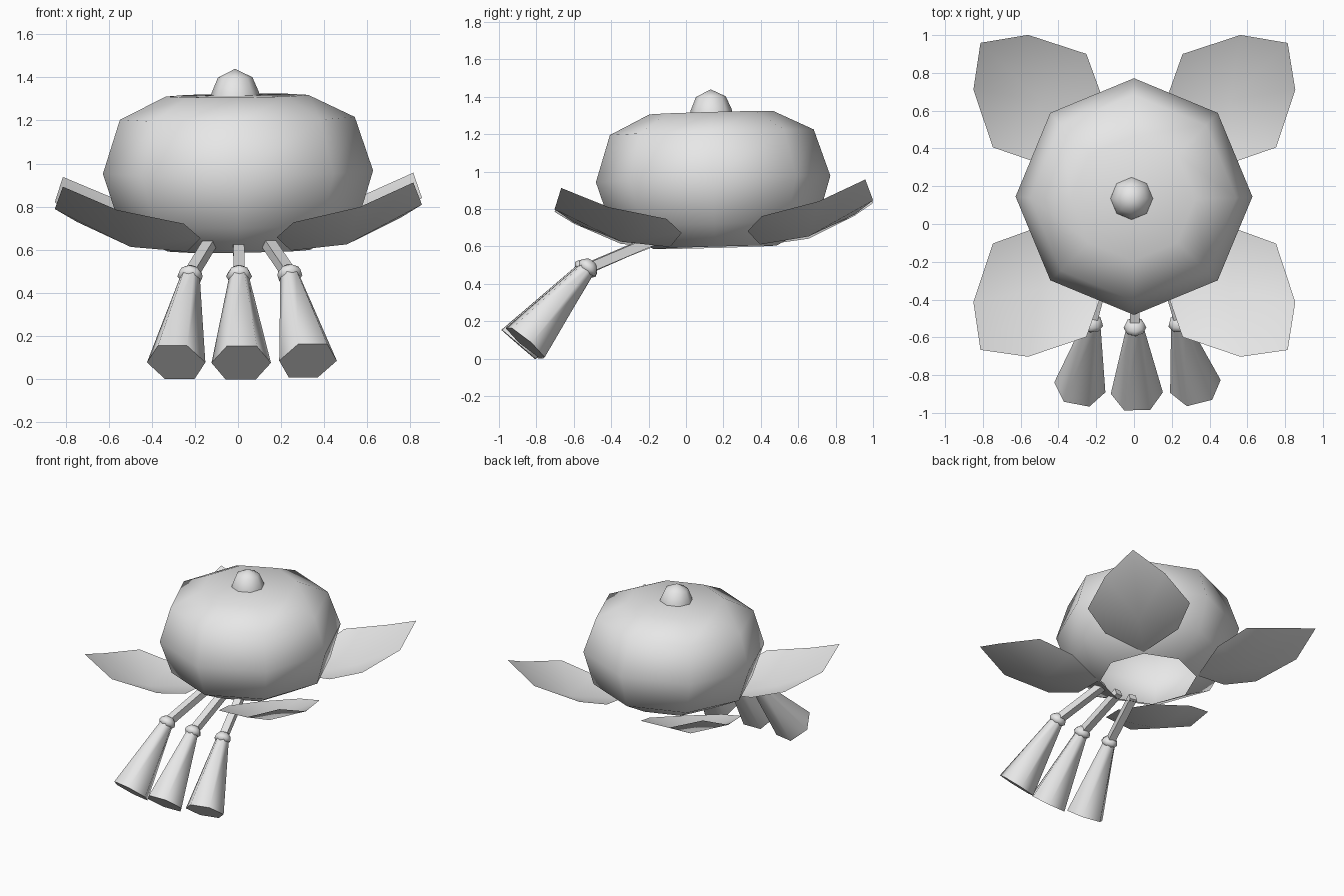
import bpy, bmesh, math
from mathutils import Vector, Matrix

cube = bpy.data.objects.get("Cube")
if cube:
    bpy.data.objects.remove(cube)

grey = bpy.data.materials.new("plain_grey")
grey.use_nodes = True
grey.diffuse_color = (0.8, 0.8, 0.8, 1)
grey.node_tree.nodes["Principled BSDF"].inputs["Base Color"].default_value = (0.8, 0.8, 0.8, 1)

# Shared axis of the body, leaning slightly
CENTRE = Vector((0, 0.145, 0))
PIVOT = Vector((0, 0.145, 0.96))
LEAN = (Matrix.Translation(PIVOT) @ Matrix.Rotation(0.028, 4, 'X')
        @ Matrix.Rotation(-0.012, 4, 'Y') @ Matrix.Translation(-PIVOT)
        @ Matrix.Translation(CENTRE))


def finish(bm, name, matrix=None, angle=80):
    bmesh.ops.recalc_face_normals(bm, faces=bm.faces)
    if matrix:
        bm.transform(matrix)
    mesh = bpy.data.meshes.new(name)
    bm.to_mesh(mesh)
    bm.free()
    mesh.materials.append(grey)
    obj = bpy.data.objects.new(name, mesh)
    bpy.context.collection.objects.link(obj)
    bpy.ops.object.select_all(action='DESELECT')
    obj.select_set(True)
    bpy.context.view_layer.objects.active = obj
    bpy.ops.object.shade_smooth_by_angle(angle=math.radians(angle))
    return obj


def lathe(name, profile, sides, matrix, cap_start=False, cap_end=False, angle=80, turn=0):
    """Rings of (radius, height) joined by quads; zero radius makes a pole."""
    bm = bmesh.new()
    rings = []
    for r, z in profile:
        if r == 0:
            rings.append([bm.verts.new((0, 0, z))] * sides)
        else:
            angles = [turn + math.tau * i / sides for i in range(sides)]
            rings.append([bm.verts.new((r * math.cos(a), r * math.sin(a), z)) for a in angles])
    for low, high in zip(rings, rings[1:]):
        for i in range(sides):
            j = (i + 1) % sides
            corners = [low[i], low[j], high[j], high[i]]
            bm.faces.new(list(dict.fromkeys(corners)))
    if cap_start:
        bm.faces.new(rings[0])
    if cap_end:
        bm.faces.new(rings[-1])
    return finish(bm, name, matrix, angle)


def along(start, end):
    """Place local z from start towards end, keeping local x level."""
    z = (end - start).normalized()
    x = Vector((0, 0, 1)).cross(z).normalized()
    frame = Matrix((x, z.cross(x), z)).transposed().to_4x4()
    return Matrix.Translation(start) @ frame


# Round body, open underneath, with a small knob on top
lathe("body", [(0.33, 0.595), (0.55, 0.715), (0.627, 0.96), (0.545, 1.21), (0.33, 1.315), (0, 1.318)],
      8, LEAN)
lathe("top_knob", [(0.115, 1.30), (0.11, 1.33), (0.08, 1.40), (0, 1.44)],
      8, LEAN @ Matrix.Translation((-0.008, 0, 0)))

# Four cupped petals: half outline as distance, half width, height
HALF = [(1.0, 0.205, 0.815), (0.71, 0.35, 0.745), (0.5, 0.25, 0.67)]
for label, degrees in (("back_left", 45), ("back_right", 135),
                       ("front_right", 225), ("front_left", 315)):
    outline = [(1.15, 0, 0.925)] + HALF + [(0.34, 0, 0.60)]
    outline += [(s, -w, z) for s, w, z in reversed(HALF)]
    bm = bmesh.new()
    hub = bm.verts.new((0.71, 0, 0.633))
    rim = [bm.verts.new(p) for p in outline]
    for i, v in enumerate(rim):
        bm.faces.new((hub, v, rim[(i + 1) % len(rim)]))
    finish(bm, label + "_petal", LEAN @ Matrix.Rotation(math.radians(degrees), 4, 'Z'))

# Three hanging bells, each with a square stem and a collar
BELLS = (("right", (-0.125, -0.16, 0.64), (-0.222, -0.525, 0.48), (-0.287, -0.865, 0.077)),
         ("middle", (0.003, -0.16, 0.63), (0.005, -0.545, 0.48), (0.015, -0.895, 0.075)),
         ("left", (0.135, -0.16, 0.64), (0.24, -0.525, 0.485), (0.325, -0.86, 0.085)))
for side, root, neck, mouth in BELLS:
    root, neck, mouth = Vector(root), Vector(neck), Vector(mouth)
    reach = (neck - root).length
    lathe(side + "_stem", [(0.036, 0), (0.036, reach)], 4, along(root, neck),
          True, True, 30, math.pi / 4)
    place = along(neck, mouth)
    length = (mouth - neck).length
    lathe(side + "_collar", [(0.03, -0.04), (0.052, -0.018), (0.06, 0.005), (0.04, 0.03)],
          8, place, True, True)
    lathe(side + "_bell", [(0.045, 0.0), (0.138, length)], 6, place, True, True, 65)
